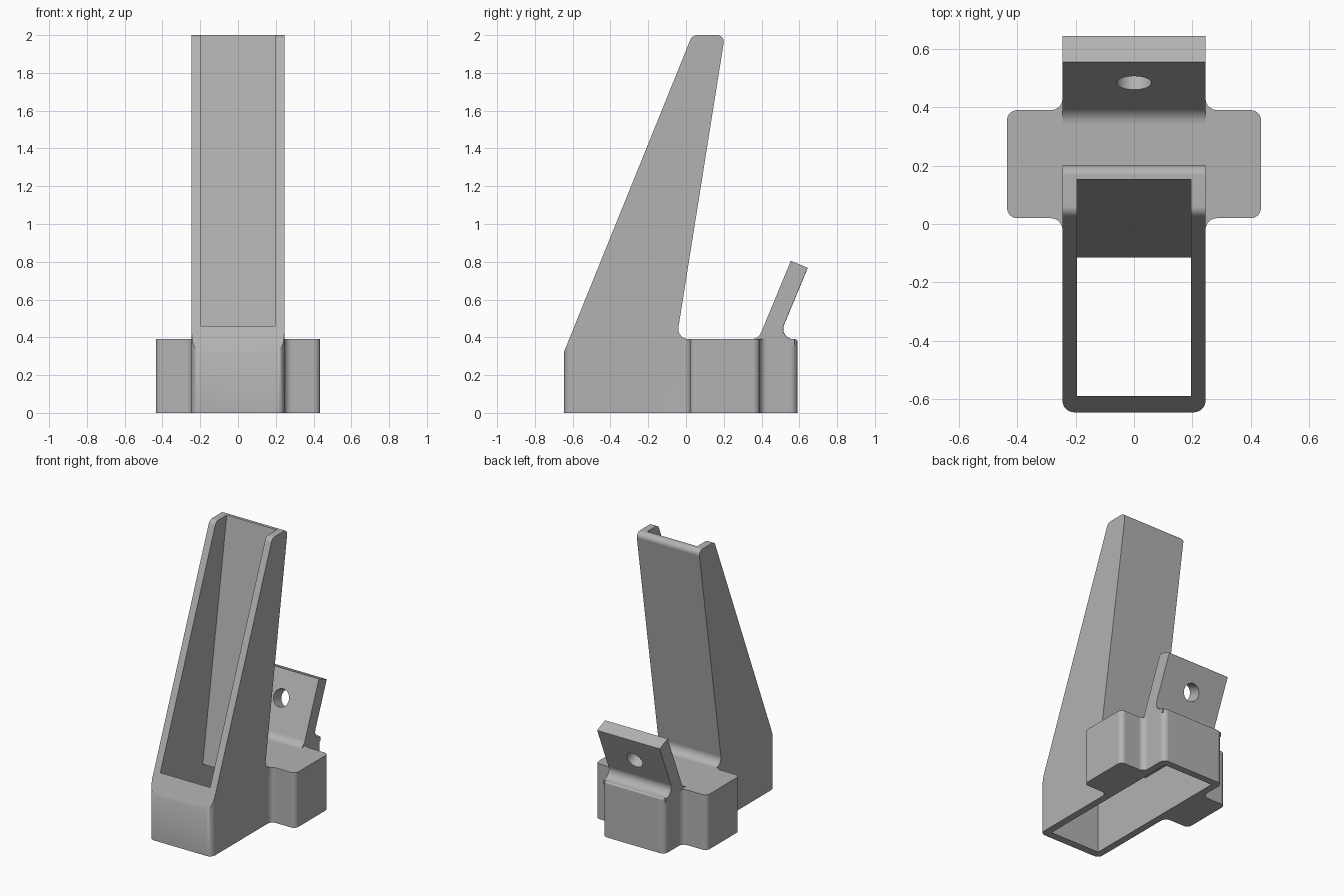
import bpy, bmesh, math
from mathutils import Vector, Matrix

if "Cube" in bpy.data.objects:
    bpy.data.objects.remove(bpy.data.objects["Cube"], do_unlink=True)

grey = bpy.data.materials.new("light grey")
grey.use_nodes = True
COLOUR = (0.45, 0.45, 0.45, 1)
grey.diffuse_color = COLOUR
grey.node_tree.nodes["Principled BSDF"].inputs["Base Color"].default_value = COLOUR

HALF = 0.245          # half width of the body
INNER = 0.195         # half width of the cavity
DECK = 0.39           # top of the base


def rounded(points, steps=8):
    """Turn (u, v[, radius]) corners into an outline with arcs."""
    out = []
    for i, p in enumerate(points):
        c = Vector(p[:2])
        if len(p) < 3:
            out.append(c)
            continue
        a = (Vector(points[i - 1][:2]) - c).normalized()
        b = (Vector(points[(i + 1) % len(points)][:2]) - c).normalized()
        half = a.angle(b) / 2
        centre = c + (a + b).normalized() * (p[2] / math.sin(half))
        start = c + a * (p[2] / math.tan(half)) - centre
        end = c + b * (p[2] / math.tan(half)) - centre
        sweep = math.atan2(start.x * end.y - start.y * end.x, start.dot(end))
        for k in range(steps + 1):
            out.append(centre + Matrix.Rotation(sweep * k / steps, 2) @ start)
    return out


def prism(name, outline, lo, hi, side=False, bevel=None, width=0.0):
    """Extrude an outline up z, or along x when it is a side profile."""
    bm = bmesh.new()
    place = (lambda p: (lo, p.x, p.y)) if side else (lambda p: (p.x, p.y, lo))
    face = bm.faces.new([bm.verts.new(place(p)) for p in outline])
    new = bmesh.ops.extrude_face_region(bm, geom=[face])["geom"]
    shift = Vector((hi - lo, 0, 0)) if side else Vector((0, 0, hi - lo))
    bmesh.ops.translate(bm, vec=shift, verts=[g for g in new if isinstance(g, bmesh.types.BMVert)])
    bmesh.ops.recalc_face_normals(bm, faces=bm.faces)
    if bevel:
        edges = [e for e in bm.edges if bevel(e.verts[0].co, e.verts[1].co)]
        bmesh.ops.bevel(bm, geom=edges, offset=width, segments=5, profile=0.5,
                        affect='EDGES', clamp_overlap=True)
    mesh = bpy.data.meshes.new(name)
    bm.to_mesh(mesh)
    bm.free()
    mesh.materials.append(grey)
    obj = bpy.data.objects.new(name, mesh)
    bpy.context.collection.objects.link(obj)
    return obj


def combine(target, other, operation):
    """Apply a boolean and discard the second solid."""
    mod = target.modifiers.new("combine", 'BOOLEAN')
    mod.operation, mod.object, mod.solver = operation, other, 'EXACT'
    graph = bpy.context.evaluated_depsgraph_get()
    mesh = bpy.data.meshes.new_from_object(target.evaluated_get(graph))
    target.modifiers.clear()
    target.data = mesh
    bpy.data.objects.remove(other, do_unlink=True)


# Leaning tower, its front corners rounded in plan
tower = prism("holder_body", rounded([
    (-0.645, 0), (-0.645, 0.325), (0.033, 2, 0.04), (0.206, 2, 0.035),
    (-0.05, DECK, 0.055), (0.3, DECK), (0.3, 0)]), -HALF, HALF, side=True)
plan = prism("tower_plan", rounded([
    (-HALF, -0.645, 0.04), (HALF, -0.645, 0.04), (HALF, 0.4), (-HALF, 0.4)]), -0.1, 2.1)
combine(tower, plan, 'INTERSECT')

# Base with a tab on either side
right = [(HALF, -0.2), (HALF, 0.02, 0.04), (0.435, 0.02, 0.035),
         (0.435, DECK, 0.035), (HALF, DECK, 0.04), (HALF, 0.59, 0.04)]
left = [(-p[0],) + p[1:] for p in reversed(right)]
base = prism("base", rounded(right + left), 0, DECK, width=0.015,
             bevel=lambda a, b: min(a.z, b.z) > 0.3 and min(a.y, b.y) > 0.545)
combine(tower, base, 'UNION')


# Tilted lug at the back, rounded along its rear rim
def rear_rim(a, b):
    behind = all(v.y > 0.478 + (v.z - DECK) * 0.413 and v.z > DECK + 0.001 for v in (a, b))
    return behind and (abs(a.x - b.x) < 0.01 or a.z > 0.75)


lug = prism("lug", rounded([
    (0.3, 0.36), (0.3, DECK), (0.383, DECK, 0.06), (0.555, 0.805), (0.645, 0.768),
    (0.488, DECK, 0.054), (0.574, DECK), (0.574, 0.36)]), -HALF, HALF, side=True,
    bevel=rear_rim, width=0.032)
combine(tower, lug, 'UNION')

# Cavity open below, through the top and through the sloping front
cavity = prism("cavity", rounded([
    (-0.59, -0.1), (0.54, -0.1), (0.54, 0.34), (-0.115, 0.34),
    (0.169, 2.1), (-0.59, 2.1)]), -INNER, INNER, side=True)
combine(tower, cavity, 'DIFFERENCE')

# Bolt hole square to the lug
ring = [Vector((math.cos(a), math.sin(a))) * 0.06
        for a in (math.tau * k / 40 for k in range(40))]
hole = prism("bolt_hole", ring, -0.12, 0.12)
hole.matrix_world = (Matrix.Translation((0, 0.525, 0.615))
                     @ Matrix.Rotation(math.atan2(0.93, 0.38), 4, 'X'))
bpy.context.view_layer.update()
combine(tower, hole, 'DIFFERENCE')

# Smooth fillets, crisp edges
bpy.ops.object.select_all(action='DESELECT')
tower.select_set(True)
bpy.context.view_layer.objects.active = tower
bpy.ops.object.shade_smooth_by_angle(angle=math.radians(30))
tower.modifiers.new("even_shading", 'WEIGHTED_NORMAL').keep_sharp = True
